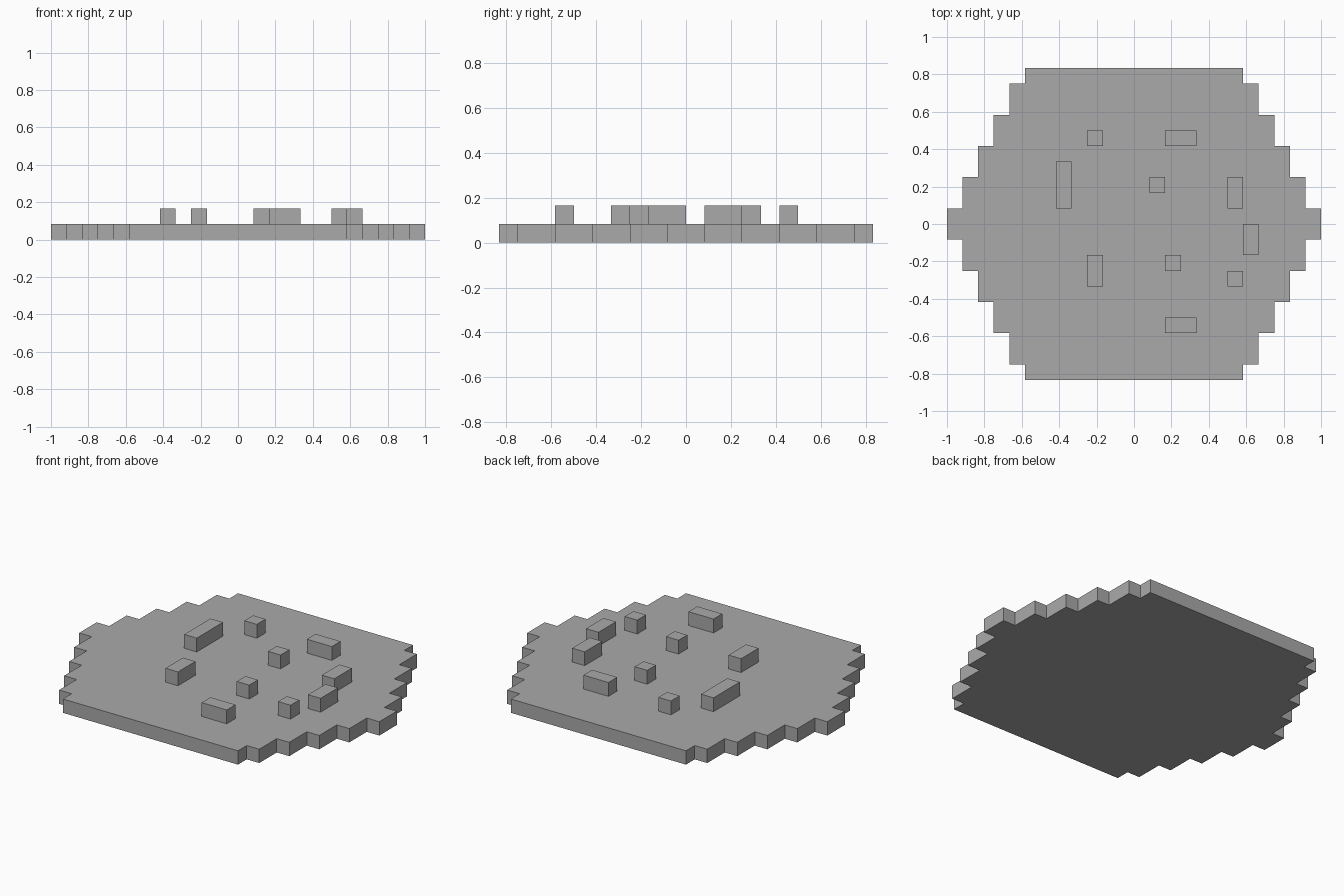
import bpy
import bmesh

U = 1 / 12  # one block

cube = bpy.data.objects.get("Cube")
if cube:
    bpy.data.objects.remove(cube, do_unlink=True)

stone = bpy.data.materials.new("stone_grey")
stone.use_nodes = True
GREY = (0.4, 0.4, 0.4, 1)
stone.diffuse_color = GREY
stone.node_tree.nodes["Principled BSDF"].inputs["Base Color"].default_value = GREY


def prism(name, outline, bottom, top):
    """Extrude a flat outline, given in blocks, between two heights."""
    bm = bmesh.new()
    base = bm.faces.new([bm.verts.new((x * U, y * U, bottom * U)) for x, y in outline])
    up = bmesh.ops.extrude_face_region(bm, geom=[base], use_keep_orig=True)["geom"]
    verts = [v for v in up if isinstance(v, bmesh.types.BMVert)]
    bmesh.ops.translate(bm, verts=verts, vec=(0, 0, (top - bottom) * U))
    bmesh.ops.recalc_face_normals(bm, faces=bm.faces)
    mesh = bpy.data.meshes.new(name)
    bm.to_mesh(mesh)
    bm.free()
    mesh.materials.append(stone)
    obj = bpy.data.objects.new(name, mesh)
    bpy.context.collection.objects.link(obj)
    return obj


# Stepped slab: each row is one block narrower than the last
right_edge = []
for half_width in range(7, 13):
    y = 2 * (12 - half_width) + 1
    right_edge.append((half_width, min(y, 10)))
    right_edge.append((half_width, y - 2))
right_edge = right_edge[:-1]
right_edge += [(x, -y) for x, y in reversed(right_edge)]
left_edge = [(-x, y) for x, y in reversed(right_edge)]
prism("slab", right_edge + left_edge, 0, 1)

# Raised blocks: corner x, corner y, width, depth
blocks = [
    (-3, 5, 1, 1), (2, 5, 2, 1), (-5, 1, 1, 3), (1, 2, 1, 1), (6, 1, 1, 2),
    (7, -2, 1, 2), (-3, -4, 1, 2), (2, -3, 1, 1), (6, -4, 1, 1), (2, -7, 2, 1),
]
for i, (x, y, w, d) in enumerate(blocks, 1):
    prism(f"raised_block_{i}", [(x, y), (x + w, y), (x + w, y + d), (x, y + d)], 1, 2)
